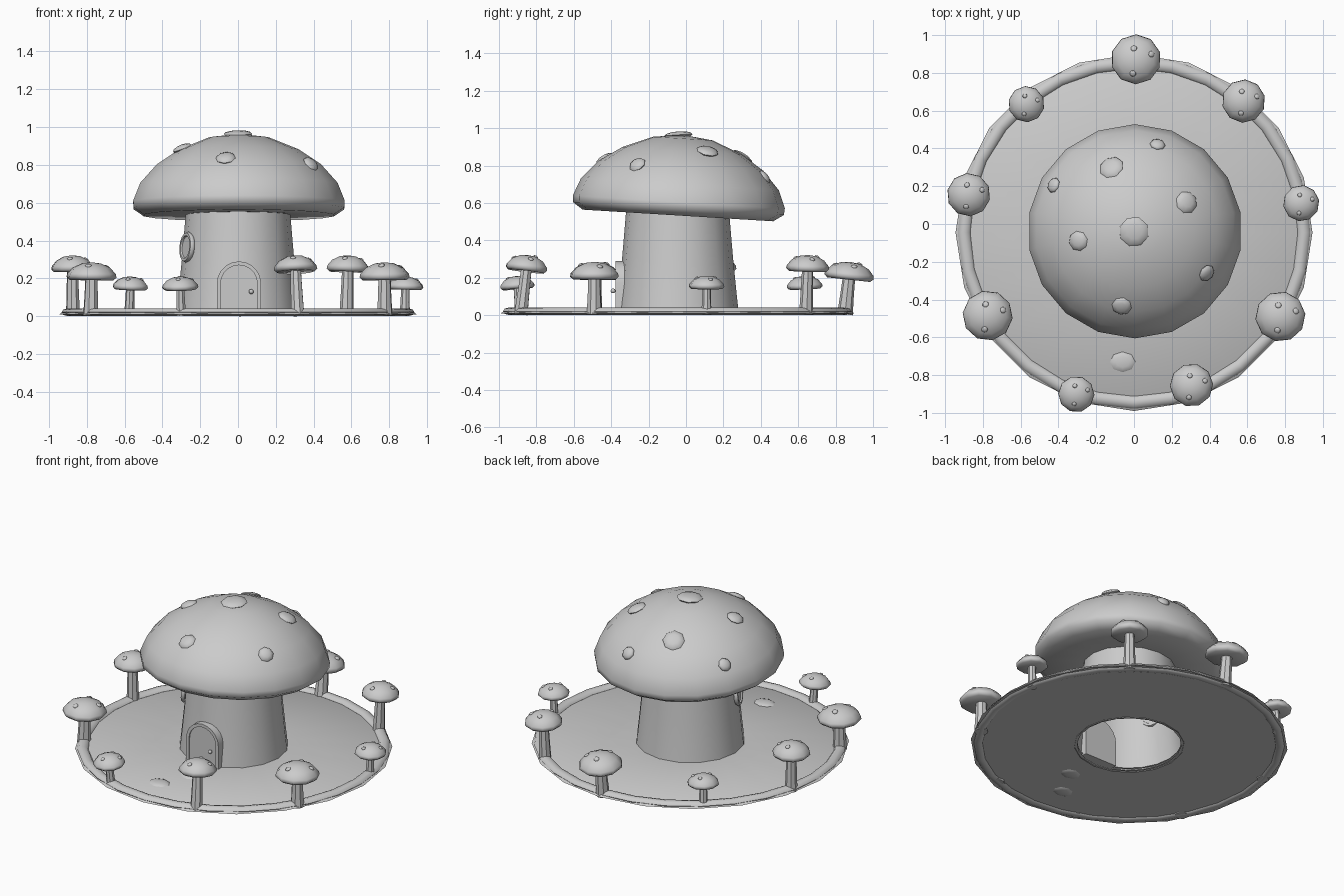
import bpy, bmesh, math
from math import sin, cos, pi, radians
from mathutils import Vector, Matrix

if "Cube" in bpy.data.objects:
    bpy.data.objects.remove(bpy.data.objects["Cube"])

CY = -0.045  # y of the house and ground centre


def finish(bm, name, matrix=None, smooth=40):
    if matrix is not None:
        bm.transform(matrix)
    bmesh.ops.recalc_face_normals(bm, faces=bm.faces[:])
    me = bpy.data.meshes.new(name)
    bm.to_mesh(me)
    bm.free()
    ob = bpy.data.objects.new(name, me)
    bpy.context.collection.objects.link(ob)
    if smooth:
        bpy.ops.object.select_all(action='DESELECT')
        ob.select_set(True)
        bpy.context.view_layer.objects.active = ob
        bpy.ops.object.shade_smooth_by_angle(angle=radians(smooth))
    return ob


def lathe(name, profile, sides, matrix, smooth=40):
    """Revolve (radius, z) points; radius 0 closes to a pole."""
    bm = bmesh.new()
    rings = []
    for r, z in profile:
        if r == 0:
            rings.append([bm.verts.new((0, 0, z))] * sides)
        else:
            rings.append([bm.verts.new((r * cos(2 * pi * i / sides + pi / 2),
                                        r * sin(2 * pi * i / sides + pi / 2), z))
                          for i in range(sides)])
    for a, b in zip(rings, rings[1:]):
        for i in range(sides):
            j = (i + 1) % sides
            quad = list(dict.fromkeys((a[i], a[j], b[j], b[i])))
            bm.faces.new(quad)
    return finish(bm, name, matrix, smooth)


def torus(name, major, minor, n, m, matrix, squash=1.0):
    bm = bmesh.new()
    v = [[bm.verts.new(((major + minor * cos(2 * pi * k / m)) * cos(2 * pi * i / n + pi / 2),
                        (major + minor * cos(2 * pi * k / m)) * sin(2 * pi * i / n + pi / 2),
                        minor * squash * sin(2 * pi * k / m))) for k in range(m)] for i in range(n)]
    for i in range(n):
        for k in range(m):
            a, b = v[i], v[(i + 1) % n]
            bm.faces.new((a[k], b[k], b[(k + 1) % m], a[(k + 1) % m]))
    return finish(bm, name, matrix, 60)


def blob(name, loc, size, normal=(0, 0, 1), sides=8, rings=6):
    """Flattened sphere facing along a normal."""
    bm = bmesh.new()
    bmesh.ops.create_uvsphere(bm, u_segments=sides, v_segments=rings, radius=1)
    rot = Vector(normal).to_track_quat('Z', 'Y').to_matrix().to_4x4()
    return finish(bm, name, Matrix.Translation(loc) @ rot @ Matrix.Diagonal((*size, 1)), 60)


def spot(name, host, x, y, r, thick):
    """Drop a flattened blob straight down onto a cap."""
    hit, loc, nor, _ = host.ray_cast(Vector((x, y, 3)), Vector((0, 0, -1)))
    if hit:
        blob(name, loc, (r, r, thick), nor)


def arch(name, half, height, y0, y1, inner=None):
    """Round-topped slab, or an arch frame when an inner half width is given."""
    def outline(w):
        zc = height - half
        return [(w, 0.015)] + [(w * cos(pi * i / 10), zc + w * sin(pi * i / 10))
                               for i in range(11)] + [(-w, 0.015)]
    bm = bmesh.new()
    out = [bm.verts.new((x, y0, z)) for x, z in outline(half)]
    if inner:
        inn = [bm.verts.new((x, y0, z)) for x, z in outline(inner)]
        faces = [bm.faces.new((out[i], out[i + 1], inn[i + 1], inn[i])) for i in range(len(out) - 1)]
    else:
        faces = [bm.faces.new(out)]
    ext = bmesh.ops.extrude_face_region(bm, geom=faces, use_keep_orig=True)
    bmesh.ops.translate(bm, vec=(0, y1 - y0, 0),
                        verts=[g for g in ext['geom'] if isinstance(g, bmesh.types.BMVert)])
    return finish(bm, name, Matrix.Translation((0.005, 0, 0)), 35)


centre = Matrix.Translation((0, CY, 0))

# Ground: thin disc open under the house, with a raised rim
lathe("ground", [(0.31, 0.01), (0.945, 0.01), (0.93, 0.02), (0.31, 0.025)], 20, centre)
torus("ground_rim", 0.9, 0.033, 28, 8, centre @ Matrix.Translation((0, 0, 0.021)), 0.62)

# House stem and tilted cap
lathe("house_stem", [(0.328, 0.005), (0.315, 0.12), (0.297, 0.3), (0.28, 0.5), (0.27, 0.62)], 16, centre)
tilt = Matrix.Rotation(radians(-3.5), 4, 'X')
cap = lathe("house_cap", [(0, 0.965), (0.16, 0.945), (0.32, 0.88), (0.44, 0.80), (0.53, 0.70),
                          (0.568, 0.605), (0.565, 0.57), (0.51, 0.533), (0.3, 0.535), (0, 0.545)], 18,
            Matrix.Translation((0.005, CY + 0.005, 0.58)) @ tilt @ Matrix.Translation((0, 0, -0.58)), 60)
for i, (x, y, r) in enumerate([(0, -.04, .08), (-.12, .3, .066), (.125, .42, .042), (-.425, .205, .042),
                               (-.295, -.09, .053), (.278, .115, .06), (.385, -.26, .047),
                               (-.065, -.435, .053)]):
    spot(f"house_cap_spot_{i + 1}", cap, x, y, r, 0.02)

# Door with arched frame and knob
arch("door_frame", 0.117, 0.29, -0.378, -0.3, 0.097)
arch("door_panel", 0.1, 0.273, -0.37, -0.3)
blob("door_knob", (0.07, -0.39, 0.13), (0.013, 0.013, 0.013))

# Round window on the left side
ang = radians(203)
out = Vector((cos(ang), sin(ang), 0.09))
at = Vector((0.293 * cos(ang), CY + 0.293 * sin(ang), 0.365))
face = Matrix.Translation(at) @ out.to_track_quat('Z', 'Y').to_matrix().to_4x4()
torus("window_frame", 0.068, 0.014, 16, 6, face)
lathe("window_pane", [(0, -0.01), (0.068, -0.01), (0.068, 0.004), (0, 0.004)], 16, face)

# Stepping stones
for i, (x, y) in enumerate([(-0.06, -0.73), (0.04, -0.54)]):
    blob(f"stepping_stone_{i + 1}", (x, y, 0.018), (0.072, 0.058, 0.016))

# Ring of small mushrooms: big, medium and small in turn
spots = [(-0.08, 0.45), (0.62, 0.22), (-0.12, -0.55)]
kinds = [(0.133, 0.285, 0.095, 0.042), (0.115, 0.322, 0.088, 0.038), (0.096, 0.21, 0.07, 0.028)]
places = [(.01, .87), (.58, .65), (.885, .11), (.775, -.49), (.305, -.855),
          (-.305, -.90), (-.775, -.485), (-.875, .155), (-.57, .635)]
for i, (x, y) in enumerate(places):
    r, top, h, stem = kinds[i % 3]
    head = Vector((x, y, top - h))
    foot = Vector((x, y - CY, 0)).normalized() * 0.895 + Vector((0, CY, 0.004))
    axis = head - foot
    lean = axis.to_track_quat('Z', 'Y').to_matrix().to_4x4()
    n = axis.length
    lathe(f"mushroom_stem_{i + 1}", [(0, 0), (stem, 0), (stem * .88, n * .5), (stem * .78, n + .03), (0, n + .03)],
          8, Matrix.Translation(foot) @ lean)
    c = lathe(f"mushroom_cap_{i + 1}", [(0, h), (r * .38, h * .94), (r * .75, h * .7), (r * .97, h * .36),
                                        (r, h * .17), (r * .87, 0), (0, h * .08)],
              10, Matrix.Translation(head) @ lean, 60)
    for k, (u, v) in enumerate(spots):
        spot(f"mushroom_{i + 1}_spot_{k + 1}", c, x + u * r, y + v * r, r * 0.13, 0.008)
